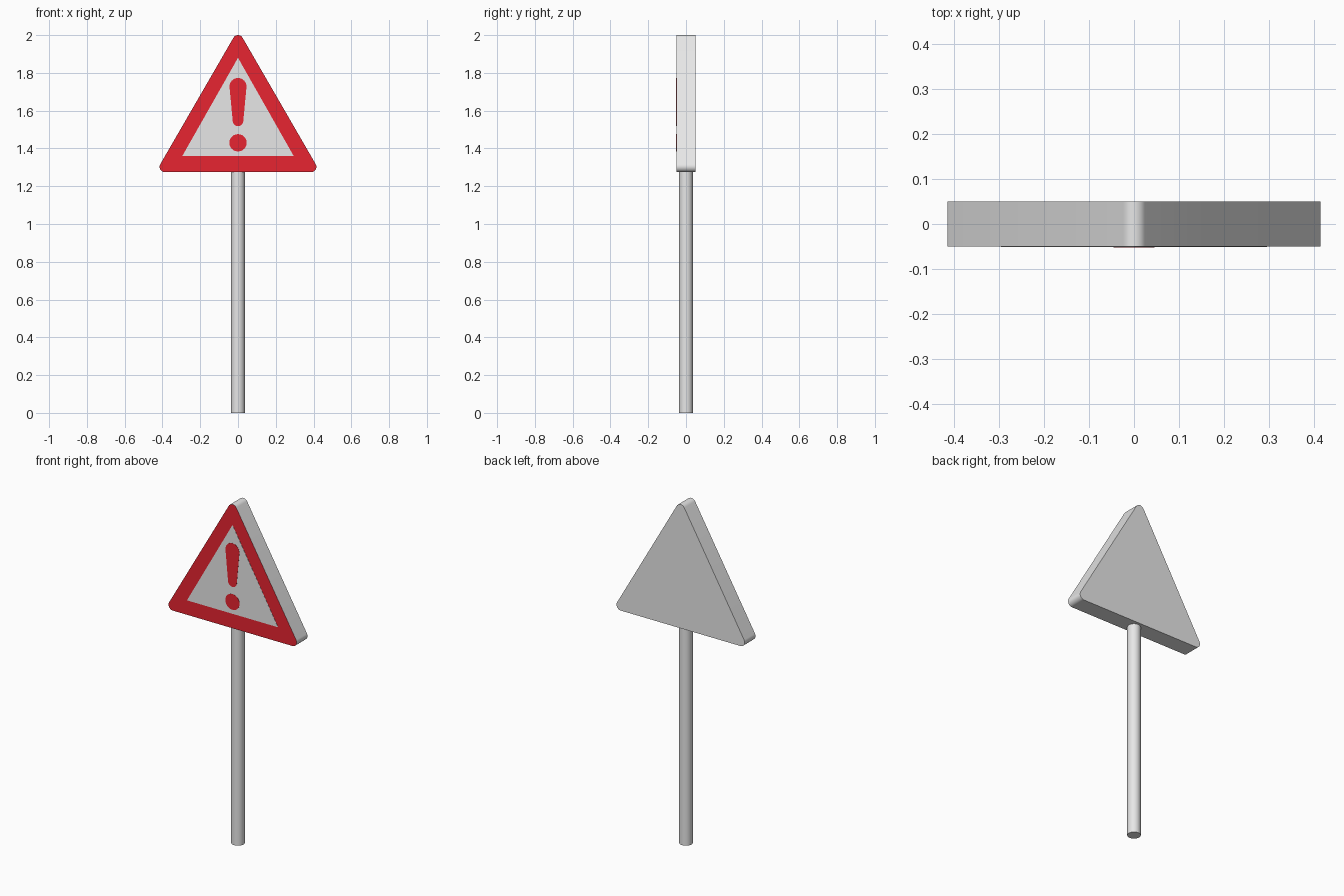
import bpy, bmesh, math

if "Cube" in bpy.data.objects:
    bpy.data.objects.remove(bpy.data.objects["Cube"])


def material(name, rgb):
    m = bpy.data.materials.new(name)
    m.diffuse_color = (*rgb, 1.0)
    m.use_nodes = True
    m.node_tree.nodes["Principled BSDF"].inputs["Base Color"].default_value = m.diffuse_color
    return m


GREY = material("light grey", (0.8, 0.8, 0.8))
RED = material("warning red", (0.8, 0.018, 0.031))


def arc(cx, cz, r, a0, a1, n):
    """Points along an arc in the xz plane, angles in degrees."""
    return [(cx + r * math.cos(math.radians(a0 + (a1 - a0) * i / n)),
             cz + r * math.sin(math.radians(a0 + (a1 - a0) * i / n)))
            for i in range(n + 1)]


def slab(name, outline, y_front, y_back, mats, smooth=True):
    """Extrude an xz outline along y; the front face takes the last material."""
    bm = bmesh.new()
    front = bm.faces.new([bm.verts.new((x, y_front, z)) for x, z in outline])
    back = bmesh.ops.extrude_face_region(bm, geom=[front], use_keep_orig=True)
    verts = [g for g in back["geom"] if isinstance(g, bmesh.types.BMVert)]
    bmesh.ops.translate(bm, verts=verts, vec=(0, y_back - y_front, 0))
    bmesh.ops.recalc_face_normals(bm, faces=bm.faces)
    for f in bm.faces:
        f.material_index = len(mats) - 1 if f.normal.y < -0.9 else 0
    me = bpy.data.meshes.new(name)
    bm.to_mesh(me)
    bm.free()
    for m in mats:
        me.materials.append(m)
    ob = bpy.data.objects.new(name, me)
    bpy.context.collection.objects.link(ob)
    if smooth:
        shade(ob)
    return ob


def shade(ob):
    bpy.ops.object.select_all(action='DESELECT')
    ob.select_set(True)
    bpy.context.view_layer.objects.active = ob
    bpy.ops.object.shade_smooth_by_angle(angle=math.radians(35))


# Sign board: rounded triangle, red front, grey sides and back
R, LOW, HIGH, HALF = 0.028, 1.275, 2.0, 0.415
board = (arc(HALF - R, LOW + R, R, -90, 30, 10)
         + arc(0, HIGH - R, R, 30, 150, 10)
         + arc(R - HALF, LOW + R, R, 150, 270, 10))
slab("sign_board", board, -0.05, 0.05, [GREY, RED])

# Painted details: grey inner triangle, then the red warning mark
slab("inner_triangle", [(-0.295, 1.36), (0.295, 1.36), (0, 1.88)],
     -0.051, -0.0495, [GREY], smooth=False)
bar = (arc(0, 1.546, 0.028, 184, 356, 12)
       + arc(0, 1.728, 0.045, -4, 184, 16))
slab("mark_bar", bar, -0.052, -0.0505, [RED])
slab("mark_dot", arc(0, 1.43, 0.046, 0, 345, 23), -0.052, -0.0505, [RED])

# Pole
POLE_TOP = 1.28
bpy.ops.mesh.primitive_cylinder_add(vertices=32, radius=0.036, depth=POLE_TOP,
                                    location=(0, 0, POLE_TOP / 2))
pole = bpy.context.object
pole.name = "pole"
pole.data.materials.append(GREY)
shade(pole)
